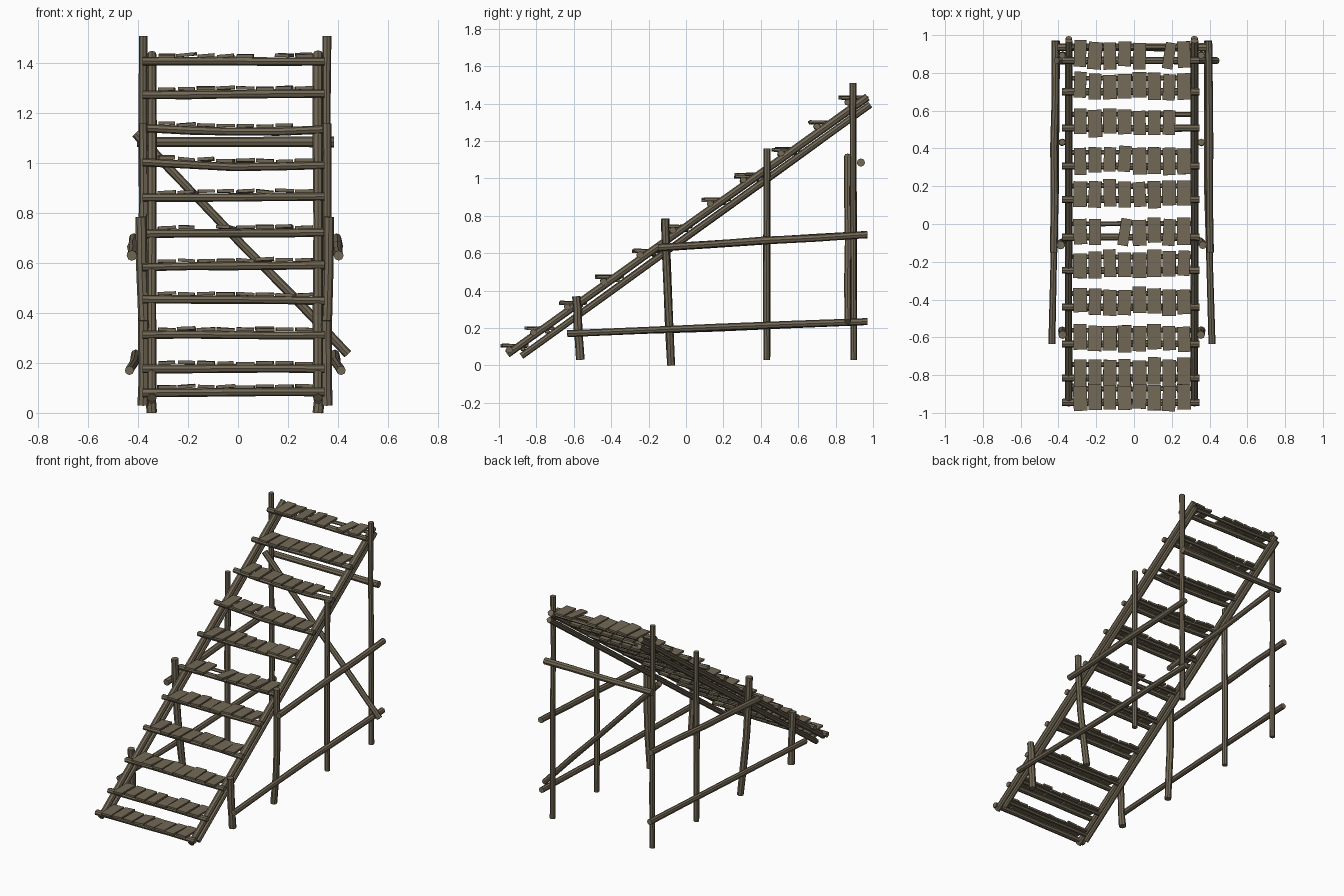
import bpy, bmesh, math, random
from mathutils import Vector, Matrix

if "Cube" in bpy.data.objects:
    bpy.data.objects.remove(bpy.data.objects["Cube"])

random.seed(7)
wood = bpy.data.materials.new("weathered_wood")
wood.diffuse_color = (0.17, 0.14, 0.092, 1)
wood.use_nodes = True
wood.node_tree.nodes["Principled BSDF"].inputs["Base Color"].default_value = wood.diffuse_color


def finish(bm, name):
    bmesh.ops.recalc_face_normals(bm, faces=bm.faces)
    me = bpy.data.meshes.new(name)
    bm.to_mesh(me)
    bm.free()
    me.materials.append(wood)
    ob = bpy.data.objects.new(name, me)
    bpy.context.collection.objects.link(ob)
    return ob


def log(name, a, b, r=0.019, wob=0.003, sides=8, rings=5, mid=(0, 0, 0), flat=1.0):
    """Slightly crooked round pole from a to b, bowed by mid at its middle."""
    a, b, mid = Vector(a), Vector(b), Vector(mid)
    d = (b - a).normalized()
    u = d.cross(Vector((0, 0, 1)) if abs(d.z) < 0.9 else Vector((0, 1, 0))).normalized()
    v = u.cross(d)
    bm = bmesh.new()
    loops = []
    for i in range(rings):
        t = i / (rings - 1)
        c = a.lerp(b, t) + mid * math.sin(math.pi * t)
        if 0 < i < rings - 1:
            c += u * random.uniform(-wob, wob) + v * random.uniform(-wob, wob)
        rr = r * random.uniform(0.93, 1.07)
        loops.append([bm.verts.new(c + u * rr * math.cos(2 * math.pi * k / sides)
                                   + v * rr * flat * math.sin(2 * math.pi * k / sides))
                      for k in range(sides)])
    for p, q in zip(loops, loops[1:]):
        for k in range(sides):
            n = (k + 1) % sides
            bm.faces.new((p[k], p[n], q[n], q[k]))
    bm.faces.new(loops[0])
    bm.faces.new(loops[-1])
    return finish(bm, name)


# Sides: stringer x, post x, rail x, and name
for side, sx, px, rx, s in (("left", -0.345, -0.38, -0.42, -1), ("right", 0.32, 0.356, 0.398, 1)):
    # paired sloping stringers
    log(side + "_upper_stringer", (sx, -0.955, 0.06), (sx, 0.97, 1.435), 0.02, 0.002)
    log(side + "_lower_stringer", (sx, -0.88, 0.05), (sx, 0.985, 1.395), 0.018, 0.002)
    # upright posts
    log(side + "_post_1", (px, -0.565, 0.03), (px - s * 0.002, -0.587, 0.37), 0.022)
    log(side + "_post_2", (sx, -0.08, 0.0), (px + s * 0.008, -0.112, 0.785), 0.022, mid=(s * 0.012, 0, 0))
    log(side + "_post_3", (px, 0.433, 0.03), (px, 0.433, 1.16), 0.018)
    log(side + "_post_4", (px, 0.897, 0.03), (px, 0.893, 1.51), 0.017)
    # side rails
    log(side + "_upper_rail", (rx + s * 0.005, -0.15, 0.63), (rx - s * 0.003, 0.97, 0.70), 0.02)
    log(side + "_lower_rail", (rx + s * 0.015, -0.635, 0.17), (rx - s * 0.01, 0.97, 0.235), 0.018,
        mid=(-s * 0.008, 0, 0))

# rear bracing
log("back_crossbar", (-0.405, 0.935, 1.085), (0.385, 0.935, 1.085), 0.021, 0.001)
log("back_diagonal", (-0.41, 0.865, 1.12), (0.44, 0.865, 0.235), 0.018)

# Steps: carrier log position, columns with no board
steps = [(-0.945, 0.082), (-0.815, 0.176), (-0.635, 0.312), (-0.44, 0.452), (-0.245, 0.588),
         (-0.07, 0.72), (0.13, 0.864), (0.307, 0.998), (0.508, 1.138), (0.70, 1.276), (0.865, 1.408)]
gaps = {(5, 2), (8, 7), (10, 5)}
for i, (y, z) in enumerate(steps):
    j = random.uniform(-0.006, 0.006)
    sag = -0.012 if i in (7, 8) else 0
    log(f"step_{i + 1}_front_log", (-0.382, y, z - j), (0.347, y, z + j), 0.019, 0.002,
        mid=(0, 0, sag), flat=0.9)
    log(f"step_{i + 1}_back_log", (-0.345, y + 0.072, z + 0.006 - j), (0.32, y + 0.072, z + 0.006 + j),
        0.013, 0.002, sides=6, mid=(0, 0, sag), flat=0.8)
    # short planks laid across the logs
    bm = bmesh.new()
    for k in range(8):
        if (i, k) in gaps:
            continue
        w = random.uniform(0.064, 0.075)
        yaw = random.gauss(0, 0.03)
        if (i, k) in {(5, 3), (10, 6)}:
            w, yaw = 0.056, -0.16
        x = -0.285 + k * 0.0785
        m = (Matrix.Translation((x, y + 0.031 + random.uniform(-0.008, 0.008),
                                 z + 0.022 + j * x / 0.36 + sag * math.cos(x * 4.3)
                                 + random.uniform(-0.001, 0.004)))
             @ Matrix.Rotation(yaw, 4, 'Z')
             @ Matrix.Rotation(random.gauss(0, 0.04), 4, 'Y')
             @ Matrix.Rotation(random.gauss(0, 0.02), 4, 'X')
             @ Matrix.Diagonal((w, random.uniform(0.128, 0.146), 0.013, 1)))
        bmesh.ops.create_cube(bm, size=1, matrix=m)
    finish(bm, f"step_{i + 1}_planks")
